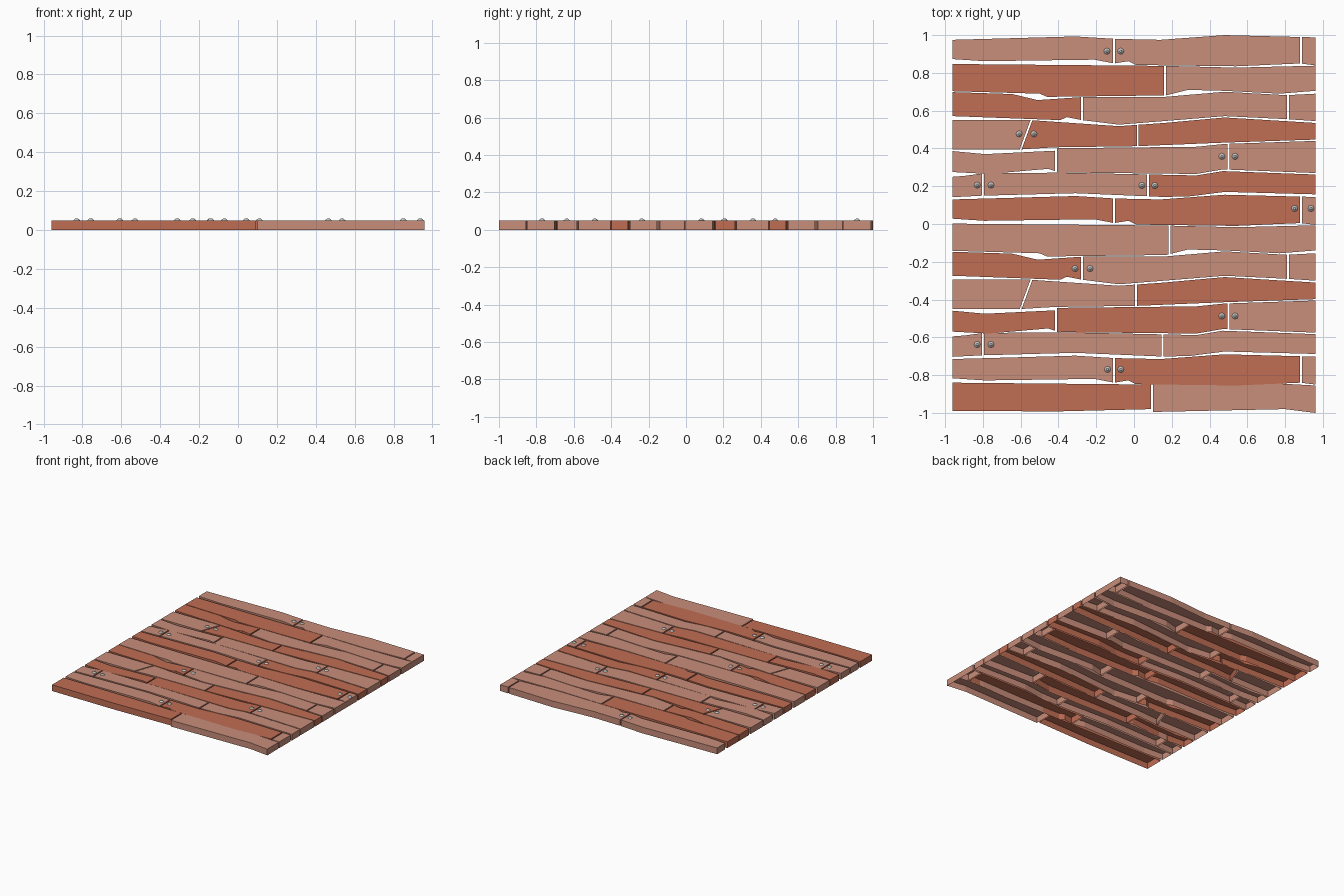
import bpy, bmesh, math

if "Cube" in bpy.data.objects:
    bpy.data.objects.remove(bpy.data.objects["Cube"])

THICK = 0.05      # plank thickness
STEP = 0.845      # the six-row pattern repeats at this distance in y
GAP = 0.005       # half width of the slit between plank ends


def material(name, rgb):
    m = bpy.data.materials.new(name)
    m.diffuse_color = (*rgb, 1)
    m.use_nodes = True
    m.node_tree.nodes["Principled BSDF"].inputs["Base Color"].default_value = m.diffuse_color
    return m


MATS = {"L": material("pale wood", (0.58, 0.268, 0.195)),
        "D": material("red wood", (0.525, 0.155, 0.088))}
STEEL = material("nail grey", (0.58, 0.58, 0.57))


def finish(bm, name, mat):
    mesh = bpy.data.meshes.new(name)
    bm.to_mesh(mesh)
    bm.free()
    mesh.materials.append(mat)
    bpy.context.collection.objects.link(bpy.data.objects.new(name, mesh))


def clip(line, x0, x1):
    """Part of a polyline between two x positions."""
    def at(x):
        for (ax, ay), (bx, by) in zip(line, line[1:]):
            if x <= bx:
                return (x, ay + (by - ay) * (x - ax) / (bx - ax))
        return (x, line[-1][1])
    return [at(x0)] + [p for p in line if x0 + .002 < p[0] < x1 - .002] + [at(x1)]


def plank(name, low, high, mat):
    """Board with top and side walls, open underneath."""
    bm = bmesh.new()
    pts = low + high[::-1]
    top = [bm.verts.new((x, y, THICK)) for x, y in pts]
    bot = [bm.verts.new((x, y, 0)) for x, y in pts]
    bm.faces.new(top)
    for i in range(len(pts)):
        j = (i + 1) % len(pts)
        bm.faces.new((bot[i], bot[j], top[j], top[i]))
    finish(bm, name, mat)


def rows(label, high, low, copies):
    """Each copy: pattern repeat, joints as (x on upper edge, x on lower edge), colours."""
    for k, joints, colours in copies:
        shift = lambda line: [(x, y - k * STEP) for x, y in line]
        cuts = [(-.96 - GAP,) * 2] + joints + [(.96 + GAP,) * 2]
        for i, c in enumerate(colours):
            (h0, l0), (h1, l1) = cuts[i], cuts[i + 1]
            plank(f"plank_{label}_{k + 1}_{i + 1}",
                  clip(shift(low), l0 + GAP, l1 - GAP),
                  clip(shift(high), h0 + GAP, h1 - GAP), MATS[c])


# row with a short end board at the right
ends = [(-.105, -.105), (.885, .885)]
rows("first",
     [(-.96, .975), (-.31, .993), (-.1, .98), (.14, .975), (.48, 1.0), (.96, .988)],
     [(-.96, .873), (-.79, .862), (-.21, .87), (-.105, .85), (-.03, .862),
      (.01, .842), (.54, .835), (.88, .85), (.96, .84)],
     [(0, ends, "LLL"), (1, ends, "DDL"), (2, ends, "LDL")])

# wide row of two boards
rows("second",
     [(-.96, .847), (.16, .837), (.54, .828), (.96, .838)],
     [(-.96, .703), (-.5, .69), (-.46, .673), (.17, .681), (.285, .71),
      (.48, .705), (.77, .69), (.96, .705)],
     [(0, [(.165, .165)], "DL"), (1, [(.187, .187)], "LL")])

# row with a notch at the left
ends = [(-.275, -.275), (.815, .815)]
rows("third",
     [(-.96, .698), (-.645, .688), (-.51, .656), (-.275, .672), (.15, .672),
      (.48, .7), (.81, .682), (.96, .69)],
     [(-.96, .571), (-.39, .55), (-.355, .566), (-.275, .55), (-.08, .526),
      (.16, .545), (.48, .571), (.81, .555), (.96, .545)],
     [(0, ends, "DLL"), (1, ends, "DLL")])

# row with a slanted joint
rows("fourth",
     [(-.96, .55), (-.55, .55), (-.08, .518), (.16, .535), (.48, .564), (.96, .535)],
     [(-.96, .395), (-.6, .395), (-.42, .406), (.02, .412), (.48, .431), (.96, .447)],
     [(0, [(-.543, -.6), (.02, .02)], "LDD"), (1, [(-.543, -.6), (.01, .01)], "LLD")])

# row with a step in its edge
ends = [(-.412, -.412), (.5, .5)]
rows("fifth",
     [(-.96, .386), (-.79, .37), (-.417, .388), (-.407, .401), (.33, .409),
      (.48, .424), (.96, .44)],
     [(-.96, .275), (-.77, .265), (-.455, .292), (-.417, .28), (-.407, .273),
      (.33, .265), (.47, .289), (.96, .27)],
     [(0, ends, "LLL"), (1, ends, "DDL")])

# narrow row
rows("sixth",
     [(-.96, .25), (-.895, .255), (-.8, .268), (-.39, .272), (.33, .257),
      (.47, .28), (.96, .262)],
     [(-.96, .142), (-.8, .15), (-.31, .163), (.16, .143), (.3, .147),
      (.48, .17), (.96, .157)],
     [(0, [(-.8, -.8), (.075, .075)], "LLD"), (1, [(-.8, -.8), (.15, .15)], "LLL")])

# front row of two boards
rows("front",
     [(-.96, -.84), (.09, -.85), (.4, -.85), (.74, -.843), (.96, -.855)],
     [(-.96, -.99), (-.4, -.992), (.09, -.98), (.1, -.995), (.8, -.98), (.96, -1.0)],
     [(0, [(.095, .095)], "DL")])

# pairs of domed nail heads either side of the joints: x, x, y
PAIRS = [(-.143, -.07, .915), (-.608, -.53, .477), (.465, .535, .358),
         (-.83, -.757, .206), (.042, .11, .204), (.85, .937, .082),
         (-.312, -.233, -.236), (.465, .535, -.487), (-.83, -.757, -.638),
         (-.14, -.07, -.77)]
for n, (xa, xb, y) in enumerate(PAIRS):
    for side, x in (("left", xa), ("right", xb)):
        bm = bmesh.new()
        bmesh.ops.create_cone(bm, segments=8, radius1=.017, radius2=.006,
                              depth=.010, cap_ends=True)
        bmesh.ops.translate(bm, verts=bm.verts, vec=(x, y, THICK + .005))
        finish(bm, f"nail_{side}_{n + 1}", STEEL)
